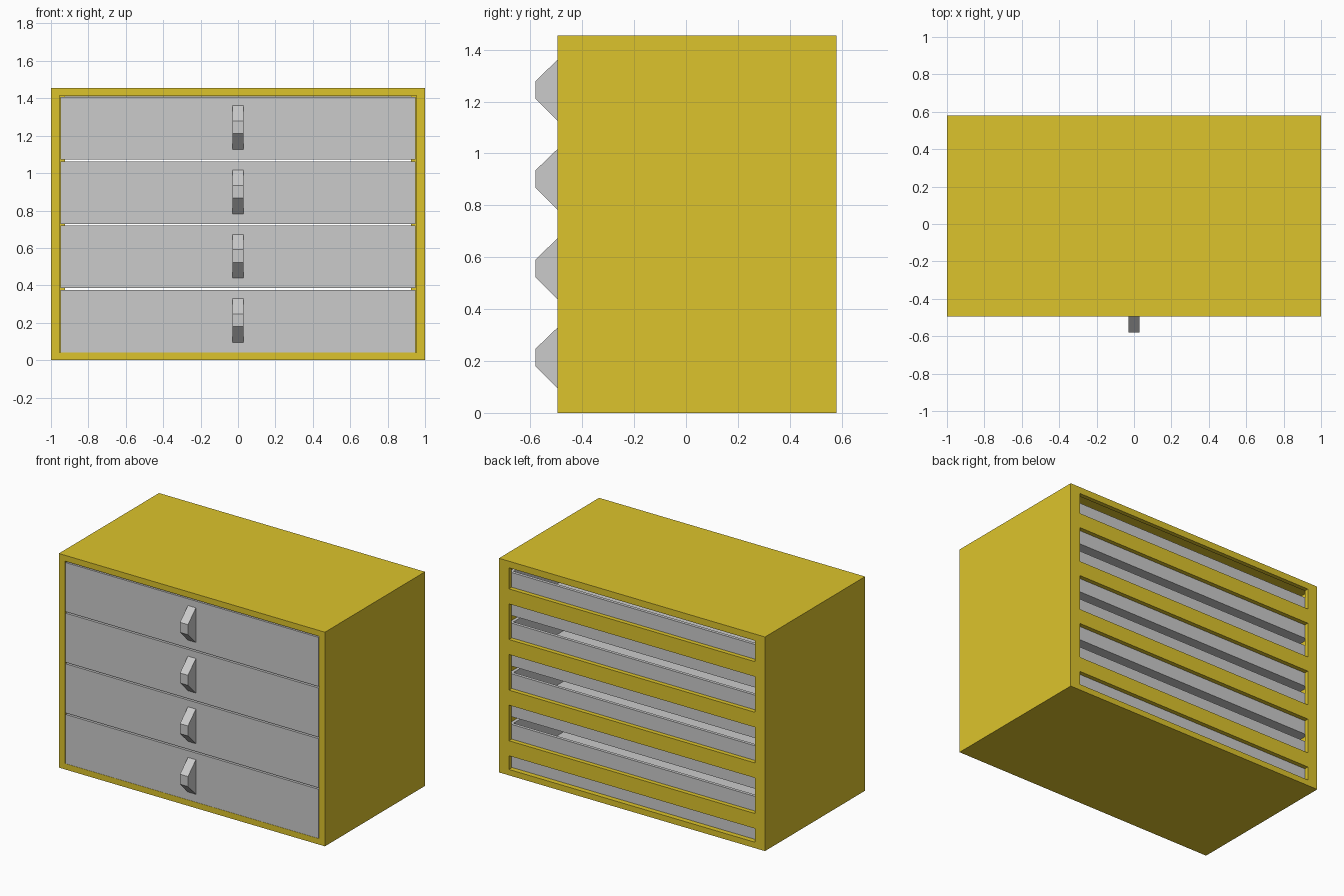
import bpy, bmesh

if "Cube" in bpy.data.objects:
    bpy.data.objects.remove(bpy.data.objects["Cube"])

yellow = bpy.data.materials.new("yellow_paint")
yellow.diffuse_color = (0.72, 0.55, 0.025, 1)
yellow.use_nodes = True
yellow.node_tree.nodes["Principled BSDF"].inputs["Base Color"].default_value = yellow.diffuse_color


def add_object(name, bm):
    bmesh.ops.recalc_face_normals(bm, faces=bm.faces)
    mesh = bpy.data.meshes.new(name)
    bm.to_mesh(mesh)
    bm.free()
    obj = bpy.data.objects.new(name, mesh)
    bpy.context.collection.objects.link(obj)
    return obj


def add_box(bm, lo, hi):
    verts = bmesh.ops.create_cube(bm, size=1)["verts"]
    for v in verts:
        for i in range(3):
            v.co[i] = hi[i] if v.co[i] > 0 else lo[i]
    return verts


def box(name, lo, hi):
    bm = bmesh.new()
    add_box(bm, lo, hi)
    return add_object(name, bm)


def cut(obj, cutter):
    mod = obj.modifiers.new("cut", 'BOOLEAN')
    mod.operation = 'DIFFERENCE'
    mod.solver = 'EXACT'
    mod.object = cutter
    bpy.context.view_layer.objects.active = obj
    bpy.ops.object.modifier_apply(modifier=mod.name)
    bpy.data.objects.remove(cutter)


FRONT, BACK, TOP = -0.495, 0.58, 1.455
BACK_IN = BACK - 0.03
PITCH = 0.344

# Cabinet shell, hollowed from the front
case = box("cabinet_case", (-1, FRONT, 0), (1, BACK, TOP))
cut(case, box("cavity_cutter", (-0.955, FRONT - 0.1, 0.04), (0.955, BACK_IN, 1.415)))

# Back slots, leaving four horizontal slats
slots = bmesh.new()
edges = [0.04]
for i in range(4):
    edges += [0.133 + i * PITCH, 0.235 + i * PITCH]
edges.append(1.41)
for z0, z1 in zip(edges[::2], edges[1::2]):
    add_box(slots, (-0.925, BACK_IN - 0.05, z0), (0.925, BACK + 0.1, z1))
cut(case, add_object("slot_cutter", slots))
case.data.materials.clear()
case.data.materials.append(yellow)


def drawer_tray(name, z):
    # Open box: inset the top face and sink it to form the walls
    bm = bmesh.new()
    add_box(bm, (-0.95, FRONT + 0.03, z), (0.95, BACK_IN - 0.003, z + 0.292))
    bm.normal_update()
    top = max(bm.faces, key=lambda f: f.calc_center_median().z)
    bmesh.ops.inset_region(bm, faces=[top], thickness=0.03)
    sunk = bmesh.ops.extrude_discrete_faces(bm, faces=[top])["faces"][0]
    bmesh.ops.translate(bm, verts=sunk.verts, vec=(0, 0, -0.265))
    return add_object(name, bm)


def handle(name, z):
    # Trapezoid profile extruded across x
    bm = bmesh.new()
    profile = [(FRONT, 0.053), (-0.58, 0.138), (-0.58, 0.206), (FRONT, 0.288)]
    face = bm.faces.new([bm.verts.new((-0.03, y, z + h)) for y, h in profile])
    ext = bmesh.ops.extrude_face_region(bm, geom=[face])["geom"]
    verts = [g for g in ext if isinstance(g, bmesh.types.BMVert)]
    bmesh.ops.translate(bm, verts=verts, vec=(0.06, 0, 0))
    return add_object(name, bm)


# Four drawers: tray, taller front panel and handle
for i in range(4):
    z = 0.041 + i * PITCH
    drawer_tray(f"drawer_tray_{i + 1}", z)
    box(f"drawer_front_{i + 1}", (-0.95, FRONT, z), (0.95, FRONT + 0.03, z + 0.334))
    handle(f"drawer_handle_{i + 1}", z)
